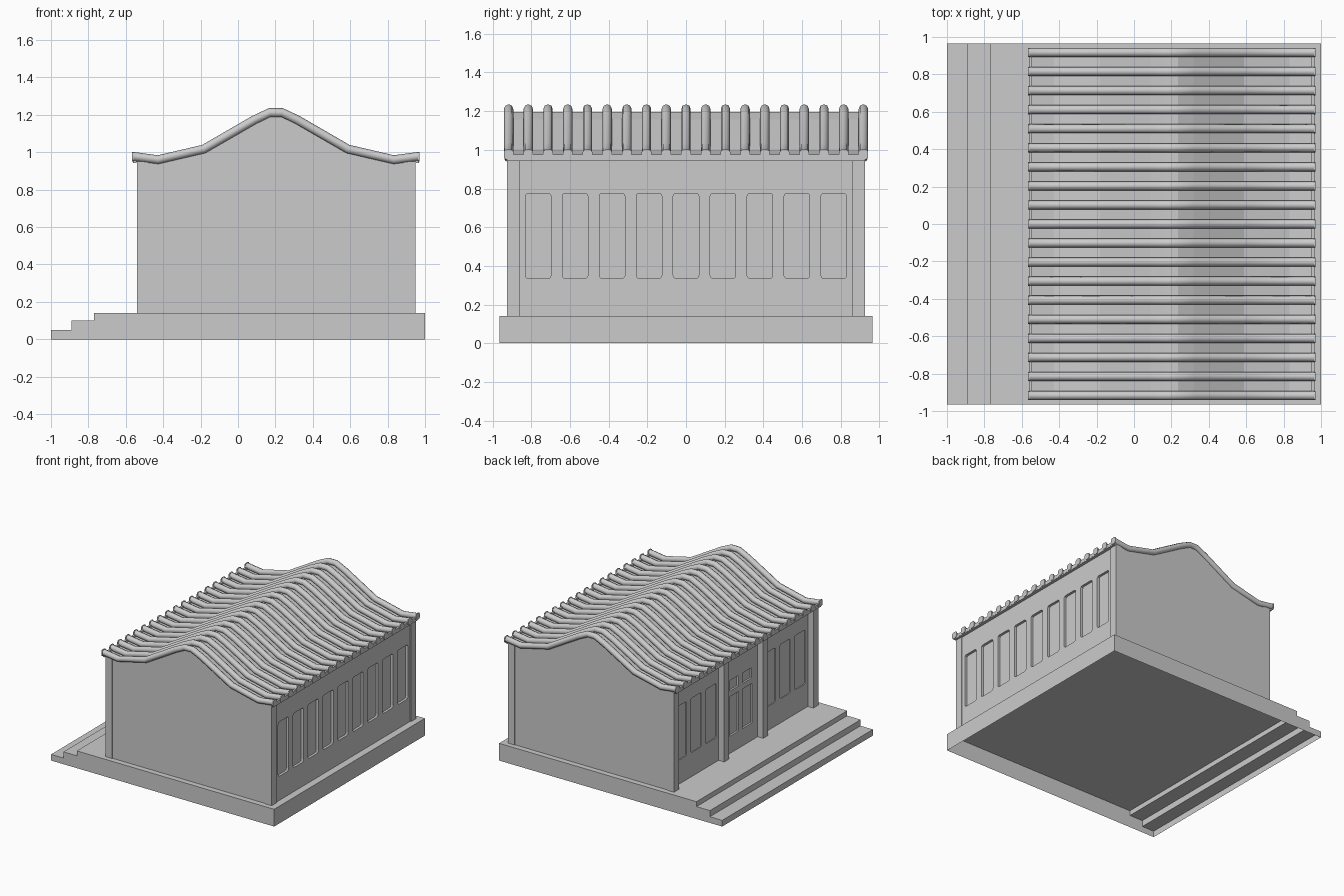
import bpy, bmesh, math

if "Cube" in bpy.data.objects:
    bpy.data.objects.remove(bpy.data.objects["Cube"])

# roof centre line in x, z (one half, mirrored about the ridge)
RIDGE_X = 0.2025
HALF = [(0.765, 0.978), (0.63, 0.960), (0.385, 1.017), (0.115, 1.173), (0.033, 1.212)]
ROOF = [(RIDGE_X - d, z) for d, z in HALF] + [(RIDGE_X + d, z) for d, z in reversed(HALF)]
TUBE_R = 0.024


def link_mesh(name, bm):
    bmesh.ops.recalc_face_normals(bm, faces=bm.faces)
    me = bpy.data.meshes.new(name)
    bm.to_mesh(me)
    bm.free()
    ob = bpy.data.objects.new(name, me)
    bpy.context.collection.objects.link(ob)
    return ob


def add_box(bm, x0, x1, y0, y1, z0, z1, round_r=0):
    vs = bmesh.ops.create_cube(bm, size=1)["verts"]
    for v in vs:
        v.co.x = x1 if v.co.x > 0 else x0
        v.co.y = y1 if v.co.y > 0 else y0
        v.co.z = z1 if v.co.z > 0 else z0
    if round_r:
        edges = {e for v in vs for e in v.link_edges
                 if abs(e.verts[0].co.x - e.verts[1].co.x) > 1e-5}
        bmesh.ops.bevel(bm, geom=list(edges), offset=round_r, segments=2,
                        profile=0.5, affect='EDGES')


def boxes(name, items):
    bm = bmesh.new()
    for it in items:
        add_box(bm, *it)
    return link_mesh(name, bm)


def prism(name, pts, y0, y1):
    bm = bmesh.new()
    f = bm.faces.new([bm.verts.new((x, y0, z)) for x, z in pts])
    ext = bmesh.ops.extrude_face_region(bm, geom=[f])["geom"]
    for v in ext:
        if isinstance(v, bmesh.types.BMVert):
            v.co.y = y1
    return link_mesh(name, bm)


def roof_z(x):
    for (xa, za), (xb, zb) in zip(ROOF, ROOF[1:]):
        if xa <= x <= xb:
            return za + (zb - za) * (x - xa) / (xb - xa)


def cut(ob, cutter):
    cutter.hide_render = True
    cutter.hide_viewport = True
    m = ob.modifiers.new("recesses", 'BOOLEAN')
    m.operation = 'DIFFERENCE'
    m.solver = 'EXACT'
    m.object = cutter


# stepped base, open underneath
base = prism("stepped_base", [(-1, 0), (-1, 0.05), (-0.89, 0.05), (-0.89, 0.10), (-0.77, 0.10),
                              (-0.77, 0.14), (1, 0.14), (1, 0)], -0.965, 0.965)
bm = bmesh.new()
bm.from_mesh(base.data)
bottom = [f for f in bm.faces if all(abs(v.co.z) < 1e-6 for v in f.verts)]
bmesh.ops.delete(bm, geom=bottom, context='FACES')
bm.to_mesh(base.data)
bm.free()

# main body with curved gables
x0, x1 = -0.49, 0.905
top = [x0] + [x for x, z in ROOF if x0 < x < x1] + [x1]
body = prism("gable_body", [(x0, 0.14), *[(x, roof_z(x) - 0.02) for x in top], (x1, 0.14)],
             -0.92, 0.92)

# door panels and side panels on the entrance side
panels = []
for s in (-1, 1):
    y = s * 0.085
    panels.append((-0.55, x0 + 0.015, y - 0.06, y + 0.06, 0.28, 0.60, 0.005))
    panels.append((-0.55, x0 + 0.015, y - 0.055, y + 0.055, 0.645, 0.73, 0.005))
    for i in range(3):
        y = s * (0.38 + 0.19 * i)
        panels.append((-0.55, x0 + 0.006, y - 0.065, y + 0.065, 0.335, 0.775, 0.012))
cut(body, boxes("entrance_cutter", panels))

# window wall with nine recessed panels
wall = boxes("window_wall", [(0.85, 0.942, -0.87, 0.87, 0.14, 0.945)])
cut(wall, boxes("window_cutter", [(0.922, 1.0, 0.191 * i - 0.066, 0.191 * i + 0.066,
                                   0.335, 0.775, 0.015) for i in range(-4, 5)]))

# corner posts and entrance posts
posts = []
for s in (-1, 1):
    ya, yb = sorted((s * 0.86, s * 0.925))
    posts.append((0.89, 0.95, ya, yb, 0.14, 0.95))
    posts.append((-0.54, -0.48, ya, yb, 0.14, 0.95))
    posts.append((-0.54, -0.48, s * 0.25 - 0.032, s * 0.25 + 0.032, 0.14, 0.95))
boxes("posts", posts)

# roof sheet under the tiles
upper = [(x, z - 0.016) for x, z in ROOF]
lower = [(x, z - 0.03) for x, z in reversed(ROOF)]
prism("roof_sheet", upper + lower, -0.917, 0.917)

# eave strips
boxes("eave_strips", [(-0.562, -0.545, -0.925, 0.925, 0.943, 0.975),
                      (0.95, 0.967, -0.925, 0.925, 0.943, 0.975)])

# rows of round tiles
cu = bpy.data.curves.new("roof_tiles", 'CURVE')
cu.dimensions = '3D'
cu.bevel_depth = TUBE_R
cu.bevel_resolution = 2
cu.use_fill_caps = True
rows = [-0.917 + i * 1.834 / 18 for i in range(19)]
for y in rows:
    sp = cu.splines.new('POLY')
    sp.points.add(len(ROOF) - 1)
    for p, (x, z) in zip(sp.points, ROOF):
        p.co = (x, y, z, 1)
tiles = bpy.data.objects.new("roof_tiles", cu)
bpy.context.collection.objects.link(tiles)
bpy.ops.object.select_all(action='DESELECT')
tiles.select_set(True)
bpy.context.view_layer.objects.active = tiles
bpy.ops.object.convert(target='MESH')
bpy.ops.object.shade_smooth_by_angle(angle=math.radians(50))

# tile end caps at both eaves
boxes("tile_ends", [(x - 0.004, x + 0.004, y - 0.025, y + 0.025, 0.95, 1.002, 0.014)
                    for x in (ROOF[0][0], ROOF[-1][0]) for y in rows])
